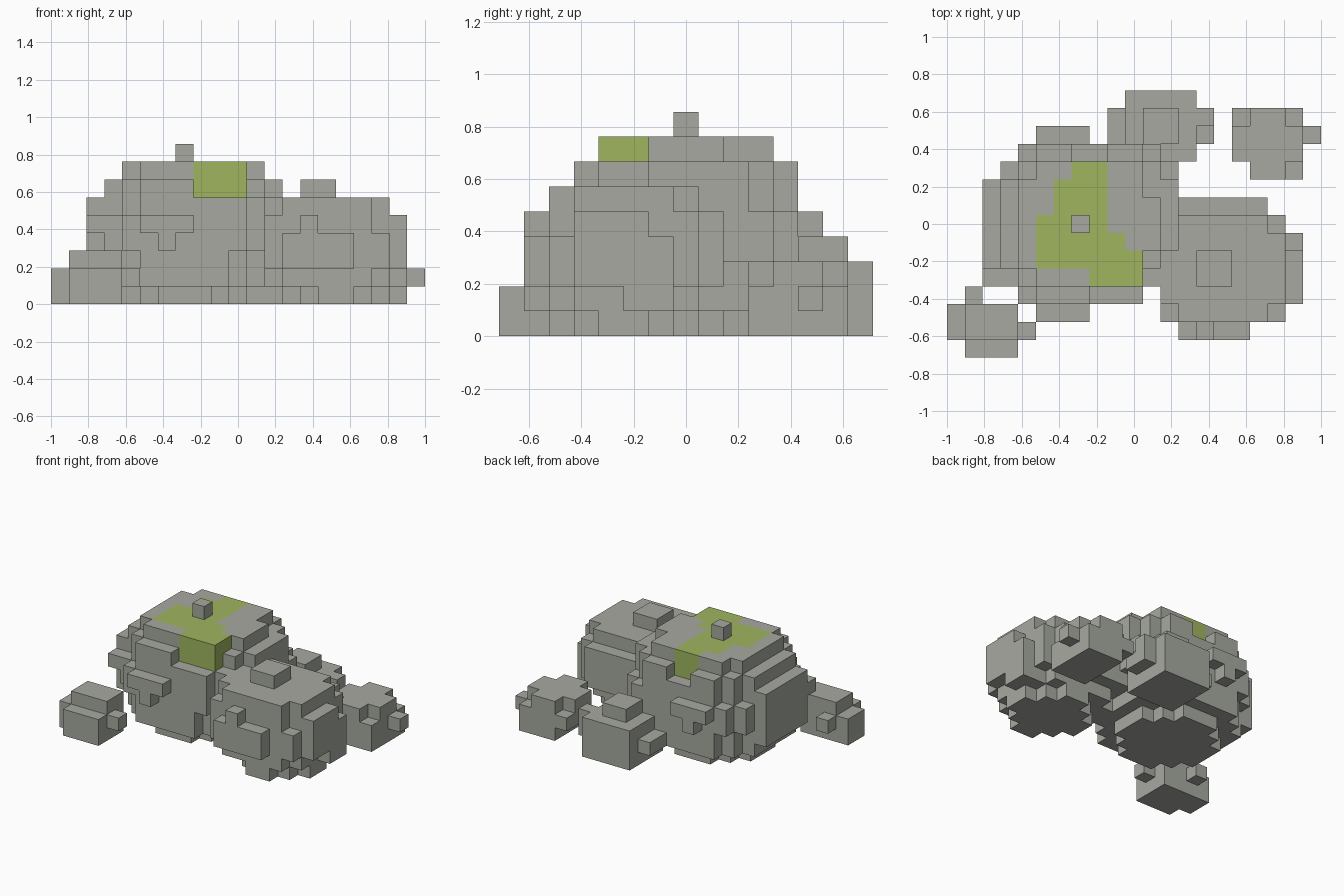
import bpy
import bmesh

default = bpy.data.objects.get("Cube")
if default:
    bpy.data.objects.remove(default)

CELL = 2 / 21
NX, NY = 21, 15


def make_material(name, rgb):
    mat = bpy.data.materials.new(name)
    mat.use_nodes = True
    color = (*rgb, 1)
    mat.diffuse_color = color
    mat.node_tree.nodes["Principled BSDF"].inputs["Base Color"].default_value = color
    return mat


stone = make_material("stone grey", (0.38, 0.395, 0.35))
moss = make_material("moss green", (0.35, 0.46, 0.115))


def block(xs, ys, zs, cut=0):
    """Cells of a box whose four upright corners are stepped off by cut cells."""
    cells = set()
    for x in range(*xs):
        for y in range(*ys):
            edge_x = min(x - xs[0], xs[1] - 1 - x)
            edge_y = min(y - ys[0], ys[1] - 1 - y)
            if edge_x + edge_y >= cut:
                cells |= {(x, y, z) for z in range(*zs)}
    return cells


def build(name, cells, mossy=()):
    """Skin the cells with their exposed faces only."""
    bm = bmesh.new()
    corners = {}

    def corner(p):
        if p not in corners:
            corners[p] = bm.verts.new(((p[0] - NX / 2) * CELL,
                                       (p[1] - NY / 2) * CELL, p[2] * CELL))
        return corners[p]

    for cell in sorted(cells):
        for axis in range(3):
            for side in (0, 1):
                near = list(cell)
                near[axis] += 2 * side - 1
                if tuple(near) in cells:
                    continue
                u, v = (axis + 1) % 3, (axis + 2) % 3
                ring = []
                for du, dv in ((0, 0), (1, 0), (1, 1), (0, 1)):
                    p = list(cell)
                    p[axis] += side
                    p[u] += du
                    p[v] += dv
                    ring.append(corner(tuple(p)))
                face = bm.faces.new(ring if side else ring[::-1])
                face.material_index = int(cell in mossy)
    mesh = bpy.data.meshes.new(name)
    bm.to_mesh(mesh)
    bm.free()
    mesh.materials.append(stone)
    mesh.materials.append(moss)
    obj = bpy.data.objects.new(name, mesh)
    bpy.context.collection.objects.link(obj)


# Large boulder: stepped layers
large = block((4, 11), (4, 11), (0, 1), 2)
large |= block((3, 12), (3, 12), (1, 3), 2)
large |= block((3, 13), (3, 12), (3, 5), 1)
large |= block((3, 13), (3, 12), (5, 7), 2)
large |= block((4, 12), (4, 11), (7, 8), 1)
# Notches around the moss and along the top right edge
large -= block((8, 13), (3, 4), (6, 8)) | block((11, 13), (3, 5), (6, 8))
large -= block((11, 13), (5, 6), (7, 8)) | block((12, 13), (5, 6), (6, 7))
large -= block((11, 12), (9, 11), (7, 8)) | block((7, 9), (11, 12), (6, 7))
large |= block((8, 11), (4, 5), (6, 8))
# Front right corner leans back
large -= block((11, 13), (3, 4), (3, 5))
# Side slab, front and back ledges, top knob
large |= block((2, 3), (5, 10), (2, 6)) | block((2, 3), (4, 5), (4, 5))
for y in (2, 12):
    large |= block((5, 8), (y, y + 1), (4, 5)) | block((6, 7), (y, y + 1), (3, 4))
large |= block((7, 8), (7, 8), (8, 9))

# Moss patch on the upper two layers
patch = block((7, 9), (8, 11), (6, 8)) | block((6, 9), (8, 10), (6, 8))
patch |= block((5, 9), (5, 8), (6, 8)) | block((9, 10), (5, 7), (6, 8))
patch |= block((10, 11), (5, 6), (6, 8)) | block((8, 11), (4, 6), (6, 8))
build("large_boulder", large, patch)

# Medium boulder: stepped layers
medium = block((13, 19), (2, 8), (0, 1), 2)
medium |= block((12, 19), (2, 8), (1, 2), 1)
medium |= block((12, 19), (2, 8), (2, 4)) | block((12, 18), (2, 9), (2, 5))
medium |= block((12, 19), (3, 8), (4, 5))
medium |= block((13, 18), (2, 8), (5, 6)) | block((12, 19), (3, 7), (5, 6))
# Top plate, front ledge, side ledge
medium |= block((14, 16), (4, 6), (6, 7))
medium |= block((13, 17), (1, 2), (2, 4)) | block((14, 15), (1, 2), (4, 5))
medium |= block((19, 20), (3, 7), (2, 4)) | block((19, 20), (3, 6), (4, 5))
medium |= block((19, 20), (5, 7), (1, 2))
build("medium_boulder", medium - large)

# Back rock with top plate and side nubs
back = block((10, 14), (11, 15), (0, 3))
back |= block((11, 13), (12, 14), (3, 4))
back |= block((9, 10), (12, 14), (1, 2))
back |= block((14, 15), (12, 14), (1, 2)) | block((14, 15), (13, 14), (2, 3))
build("back_rock", back - large)

# Back corner rock
corner_rock = block((17, 20), (10, 14), (0, 2)) | block((16, 17), (11, 14), (1, 2))
corner_rock |= block((16, 20), (11, 13), (2, 3)) | block((17, 19), (10, 14), (2, 3))
corner_rock |= block((20, 21), (12, 13), (1, 2))
build("back_corner_rock", corner_rock)

# Front corner rock
front = block((1, 4), (0, 3), (0, 2)) | block((0, 1), (1, 3), (0, 2))
front |= block((1, 4), (1, 3), (2, 3))
front |= block((1, 2), (3, 4), (1, 2)) | block((4, 5), (1, 2), (1, 2))
build("front_corner_rock", front)
